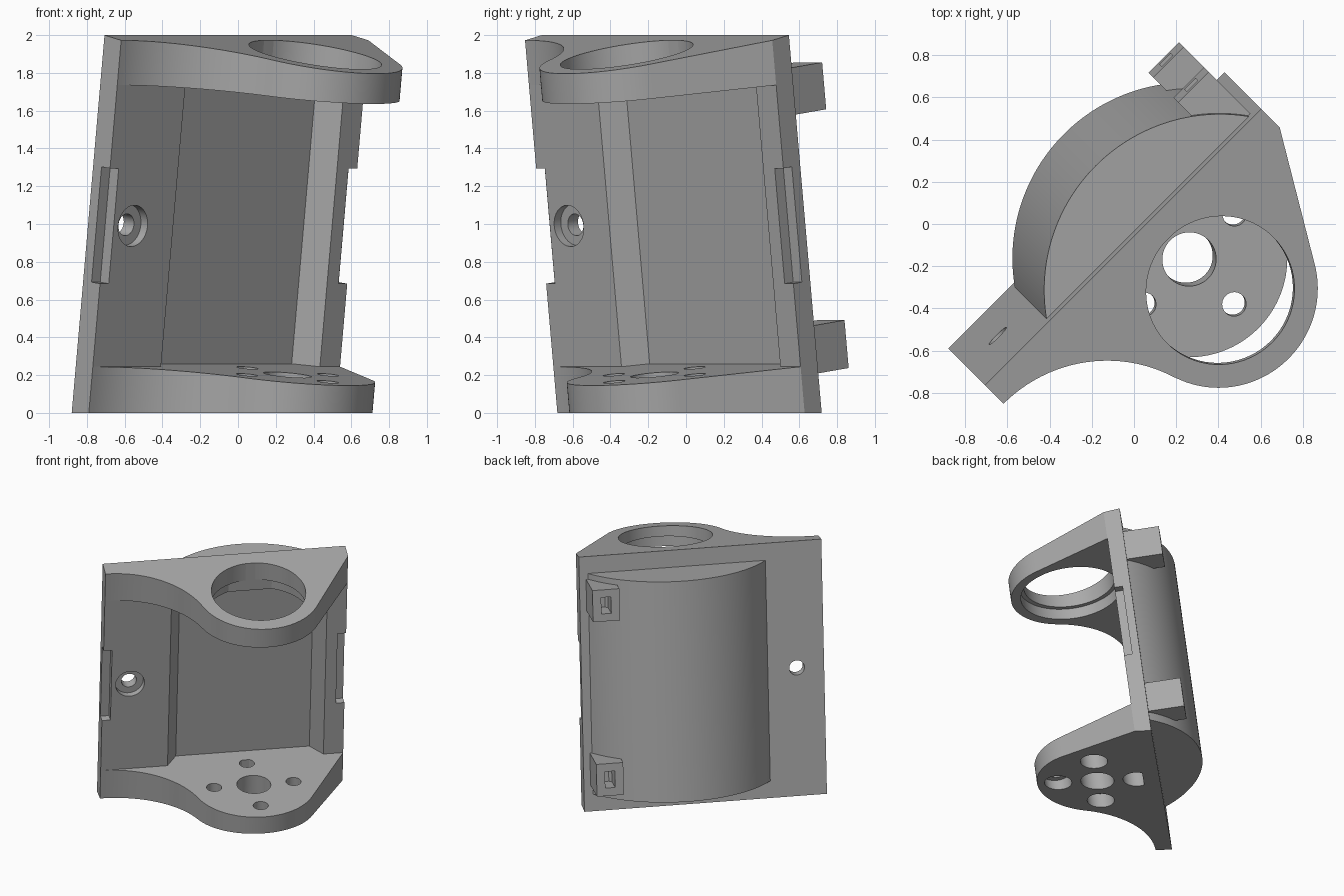
import bpy, bmesh, math
from math import sin, cos, radians, pi
from mathutils import Vector, Matrix

if "Cube" in bpy.data.objects:
    bpy.data.objects.remove(bpy.data.objects["Cube"])

grey = bpy.data.materials.new("plain grey")
grey.use_nodes = True
COLOUR = (0.4, 0.4, 0.4, 1)
grey.diffuse_color = COLOUR
grey.node_tree.nodes["Principled BSDF"].inputs["Base Color"].default_value = COLOUR

# Leaning frame: u along the wall, q out of its front, w up the wall
TILT = radians(7)
V = Vector((1, -1, 0)).normalized()
UP = Vector((0, 0, 1))
U = Vector((1, 1, 0)).normalized()
Q = V * cos(TILT) - UP * sin(TILT)
W = V * sin(TILT) + UP * cos(TILT)
ORIGIN = V * -0.205
FLOOR = (Vector((0, 0, 0)), -UP)
ROOF = (V * 0.04 + UP * 2, (UP + V * 0.22).normalized())

LEFT, RIGHT, THICK = -1.04, 0.811, 0.127
CU, CQ, LOBE = 0.067, 0.48, 0.466
SHELF_LOW, SHELF_HIGH = 0.262, 1.764


def prism(name, pts, a, b, axis="w", cuts=()):
    """Extrude a (u,q) outline along w, or a (u,w) outline along q."""
    bm = bmesh.new()
    rings = []
    for h in (a, b):
        ring = []
        for u, t in pts:
            q, w = (t, h) if axis == "w" else (h, t)
            ring.append(bm.verts.new(ORIGIN + U * u + Q * q + W * w))
        rings.append(ring)
        bm.faces.new(ring)
    n = len(pts)
    for i in range(n):
        j = (i + 1) % n
        bm.faces.new((rings[0][i], rings[0][j], rings[1][j], rings[1][i]))
    for co, no in cuts:
        res = bmesh.ops.bisect_plane(bm, geom=bm.verts[:] + bm.edges[:] + bm.faces[:],
                                     plane_co=co, plane_no=no, clear_outer=True)
        edges = [e for e in res["geom_cut"] if isinstance(e, bmesh.types.BMEdge)]
        bmesh.ops.edgeloop_fill(bm, edges=edges)
    bmesh.ops.recalc_face_normals(bm, faces=bm.faces[:])
    me = bpy.data.meshes.new(name)
    bm.to_mesh(me)
    bm.free()
    me.materials.append(grey)
    ob = bpy.data.objects.new(name, me)
    bpy.context.collection.objects.link(ob)
    return ob


def activate(ob):
    bpy.ops.object.select_all(action="DESELECT")
    ob.select_set(True)
    bpy.context.view_layer.objects.active = ob


def carve(ob, *cutters):
    activate(ob)
    for c in cutters:
        mod = ob.modifiers.new("cut", "BOOLEAN")
        mod.operation, mod.solver, mod.object = "DIFFERENCE", "EXACT", c
        bpy.ops.object.modifier_apply(modifier=mod.name)
        bpy.data.objects.remove(c)


def arc(cu, ct, r, a0, a1, n):
    return [(cu + r * cos(a0 + (a1 - a0) * i / n), ct + r * sin(a0 + (a1 - a0) * i / n))
            for i in range(n + 1)]


def circle(cu, ct, r, n=48):
    return arc(cu, ct, r, 0, 2 * pi, n)[:-1]


def rect(u0, u1, t0, t1):
    return [(u0, t0), (u1, t0), (u1, t1), (u0, t1)]


# Wall with flared opening, edge notches and a counterbored screw hole
wall = prism("wall", rect(LEFT, RIGHT, 0, THICK), -0.2, 2.3, cuts=(FLOOR, ROOF))
o0, o1, flare = -0.53, 0.66, 0.085
s = flare / THICK * 0.02
opening = [(o0 + flare + s, -0.02), (o1 - flare - s, -0.02),
           (o1 + s, THICK + 0.02), (o0 - s, THICK + 0.02)]
carve(wall,
      prism("opening_cutter", opening, SHELF_LOW, SHELF_HIGH),
      prism("left_notch_cutter", rect(LEFT - 0.1, LEFT + 0.065, 0.063, 0.3), 0.705, 1.32),
      prism("right_notch_cutter", rect(RIGHT - 0.065, RIGHT + 0.1, 0.063, 0.3), 0.705, 1.32),
      prism("screw_cutter", circle(-0.832, 1.013, 0.058), -0.1, 0.3, "q"),
      prism("screw_head_cutter", circle(-0.832, 1.013, 0.11), THICK - 0.05, 0.3, "q"))

# Shelf outline: concave sweep blending into a round lobe, then a straight side
SWEEP = 0.69
sweep_q = THICK + SWEEP
blend = math.atan2(sweep_q - CQ, LEFT - CU)
side = Vector((RIGHT - CU, THICK - CQ))
tangent = math.atan2(side.y, side.x) + math.acos(LOBE / side.length)
outline = (arc(LEFT, sweep_q, SWEEP, -pi / 2, blend - pi, 24)
           + arc(CU, CQ, LOBE, blend, tangent, 48)[1:]
           + [(RIGHT, THICK)])

# Top shelf with a large stepped ring hole
top_shelf = prism("top_shelf", outline, SHELF_HIGH, 2.3, cuts=(ROOF,))
carve(top_shelf,
      prism("ring_cutter", circle(CU, CQ, 0.355, 72), 1.5, 2.5),
      prism("ring_step_cutter", circle(CU, CQ, 0.39, 72), 1.5, SHELF_HIGH + 0.09))

# Bottom shelf with a centre hole and four counterbored screw holes
bottom_shelf = prism("bottom_shelf", outline, -0.2, SHELF_LOW, cuts=(FLOOR,))
holes = [prism("centre_cutter", circle(CU, CQ, 0.128), -0.4, 0.5)]
for k in range(4):
    hu, hq = CU + 0.303 * cos(k * pi / 2), CQ + 0.303 * sin(k * pi / 2)
    holes.append(prism("bolt_cutter", circle(hu, hq, 0.057), -0.4, 0.5))
    holes.append(prism("bolt_head_cutter", circle(hu, hq, 0.105), -0.4, 0.18))
carve(bottom_shelf, *holes)

# Rounded back cover, concentric with the shelf holes
R = 0.83
half = math.acos(CQ / R)
back_cover = prism("back_cover", arc(CU, CQ, R, -pi / 2 - half, -pi / 2 + half, 64), 0.135, 1.88)

# Two latch blocks with pockets on the back
latches = []
for name, w0, w1 in (("lower_latch", 0.205, 0.46), ("upper_latch", 1.585, 1.835)):
    latch = prism(name, rect(0.555, 0.76, -0.28, 0), w0, w1)
    mid = (w0 + w1) / 2
    carve(latch, prism("pocket_cutter", rect(0.62, 0.695, mid - 0.065, mid + 0.065),
                       -0.4, -0.12, "q"))
    latches.append(latch)

for ob in [wall, top_shelf, bottom_shelf, back_cover] + latches:
    activate(ob)
    bpy.ops.object.shade_smooth_by_angle(angle=radians(30))
